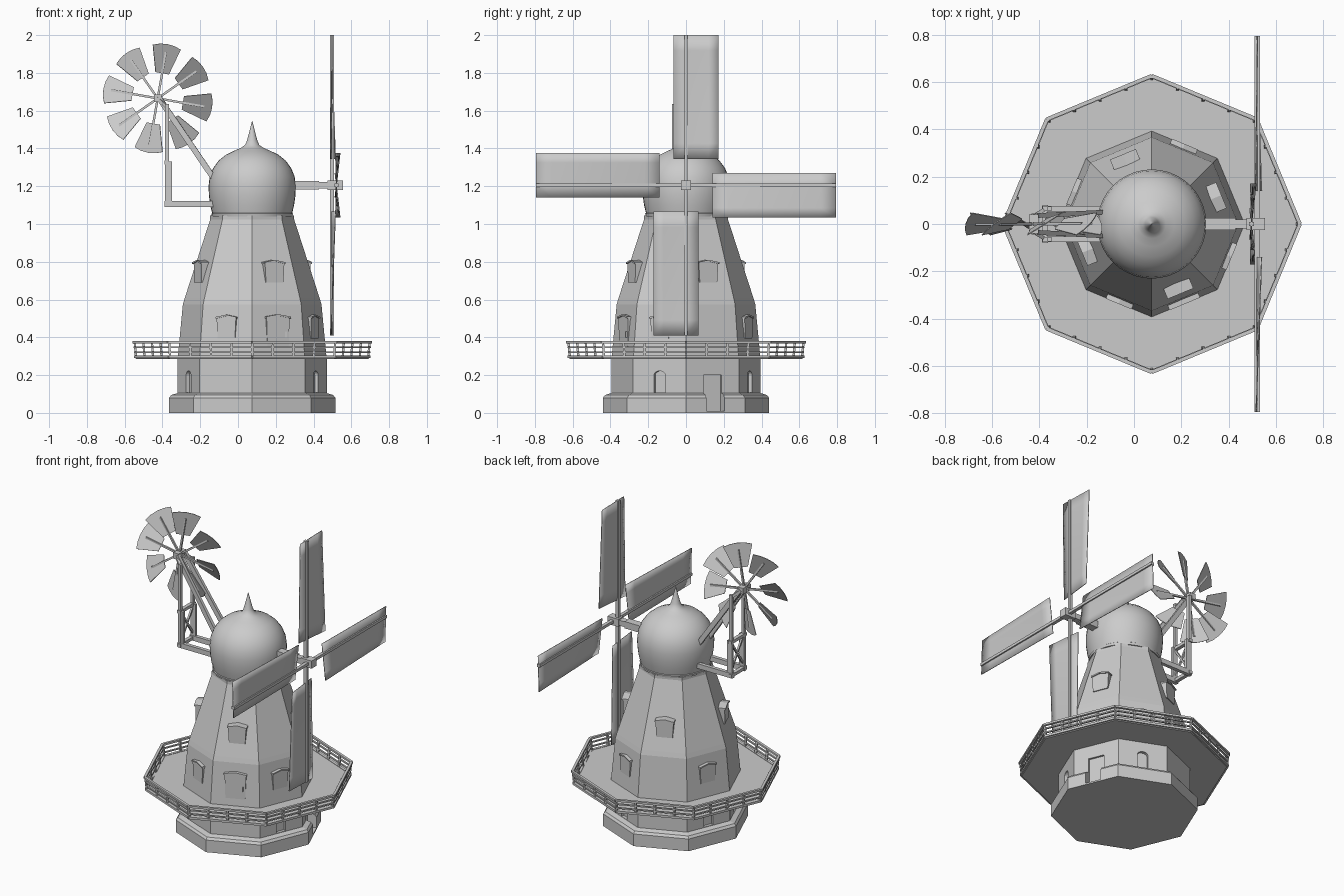
import bpy, bmesh
from math import sin, cos, pi, radians
from mathutils import Vector, Matrix

if "Cube" in bpy.data.objects:
    bpy.data.objects.remove(bpy.data.objects["Cube"])

CX = 0.075  # tower axis


def finish(name, bm, mat=None, smooth=False):
    if mat:
        bm.transform(mat)
    bmesh.ops.recalc_face_normals(bm, faces=bm.faces)
    me = bpy.data.meshes.new(name)
    bm.to_mesh(me)
    bm.free()
    ob = bpy.data.objects.new(name, me)
    bpy.context.collection.objects.link(ob)
    if smooth:
        bpy.context.view_layer.objects.active = ob
        ob.select_set(True)
        bpy.ops.object.shade_smooth_by_angle(angle=radians(35))
        ob.select_set(False)
    return ob


def lathe(name, prof, n=8, smooth=False):
    bm = bmesh.new()
    rings = [[bm.verts.new((CX + r * cos(2 * pi * k / n), r * sin(2 * pi * k / n), z))
              for k in range(n)] for r, z in prof]
    for a, b in zip(rings, rings[1:]):
        for k in range(n):
            j = (k + 1) % n
            bm.faces.new((a[k], a[j], b[j], b[k]))
    bm.faces.new(rings[0])
    bm.faces.new(rings[-1])
    return finish(name, bm, smooth=smooth)


def add_prism(bm, pts, x0, x1, mat):
    """Outline in local (y, z), extruded along local x."""
    a = [bm.verts.new(mat @ Vector((x0, y, z))) for y, z in pts]
    b = [bm.verts.new(mat @ Vector((x1, y, z))) for y, z in pts]
    n = len(pts)
    for k in range(n):
        j = (k + 1) % n
        bm.faces.new((a[k], a[j], b[j], b[k]))
    bm.faces.new(a)
    bm.faces.new(b)


def add_beam(bm, p, q, w, h=None, up=(0, 0, 1)):
    p, q = Vector(p), Vector(q)
    d = (q - p).normalized()
    u = Vector(up)
    if abs(d.dot(u)) > 0.99:
        u = Vector((0, 1, 0))
    s = d.cross(u).normalized()
    t = s.cross(d)
    h = h or w
    rows = [[bm.verts.new(c + s * i * w / 2 + t * j * h / 2)
             for i, j in ((-1, -1), (1, -1), (1, 1), (-1, 1))] for c in (p, q)]
    for k in range(4):
        j = (k + 1) % 4
        bm.faces.new((rows[0][k], rows[0][j], rows[1][j], rows[1][k]))
    bm.faces.new(rows[0])
    bm.faces.new(rows[1])


def wall(deg):
    return Matrix.Translation((CX, 0, 0)) @ Matrix.Rotation(radians(deg), 4, 'Z')


def arch(w, z0, z1):
    r = w / 2
    return [(-r, z0), (r, z0)] + [(r * cos(pi * k / 8), z1 - r * .7 + r * .7 * sin(pi * k / 8))
                                  for k in range(9)]


# Tower: base with plinth, upper body
base = lathe("tower_base", [(.44, 0), (.44, .08), (.428, .095), (.395, .105), (.395, .29)])
lathe("tower_body", [(.395, .28), (.367, .575), (.358, .605), (.222, 1.025), (.222, 1.045)])

# Recesses for arched windows and the entrance
bm = bmesh.new()
for deg in (-22.5, 67.5, -157.5, 157.5):
    add_prism(bm, arch(.066, .108, .222), .345, .5, wall(deg))
add_prism(bm, [(-.052, .01), (.052, .01), (.052, .2), (-.052, .2)], .352, .5, wall(22.5))
cutter = finish("recess_cutter", bm)
cutter.hide_render = True
mod = base.modifiers.new("recess", 'BOOLEAN')
mod.object = cutter
mod.solver = 'EXACT'
bpy.context.view_layer.objects.active = base
bpy.ops.object.modifier_apply(modifier=mod.name)
bpy.data.objects.remove(cutter)


# Dormer windows and gallery door, each with a shallow peaked hood
def opening(name, deg, w, z0, z1, x0, x1):
    bm = bmesh.new()
    m = wall(deg)
    b, t, e = w * .42, w * .47, z1 - .016
    add_prism(bm, [(-b, z0), (b, z0), (t, e), (0, z1 - .005), (-t, e)], x0, x1, m)
    t = w / 2
    add_prism(bm, [(-t, e - .005), (0, z1 - .008), (t, e - .005), (t, e + .004), (0, z1), (-t, e + .004)],
              x0, x1 + .007, m)
    finish(name, bm)


for i in range(4):
    opening("upper_window", -67.5 + 90 * i, .118, .69, .81, .24, .312)
    opening("middle_window", -22.5 + 90 * i, .118, .395, .52, .31, .359)
opening("gallery_door", -67.5, .14, .29, .522, .31, .359)
bm = bmesh.new()
add_beam(bm, wall(-67.5) @ Vector((.361, .045, .40)), wall(-67.5) @ Vector((.361, .045, .43)), .006)
finish("door_handle", bm)

# Gallery deck and outward-leaning railing
lathe("gallery_deck", [(.615, .285), (.625, .302)])
bm = bmesh.new()


def corner(k, r, z):
    return Vector((CX + r * cos(k * pi / 4), r * sin(k * pi / 4), z))


for k in range(8):
    for r, z, w in ((.618, .297, .018), (.621, .322, .010), (.624, .348, .010), (.627, .374, .016)):
        add_beam(bm, corner(k, r, z), corner(k + 1, r, z), w, w * .8)
    for j in range(4):
        f = j / 4
        add_beam(bm, corner(k, .614, .29).lerp(corner(k + 1, .614, .29), f),
                 corner(k, .622, .376).lerp(corner(k + 1, .622, .376), f), .012)
finish("gallery_railing", bm)

# Onion cap with finial
lathe("cap", [(.213, 1.04), (.216, 1.055), (.212, 1.058), (.222, 1.10), (.229, 1.15), (.231, 1.2),
              (.225, 1.25), (.207, 1.295), (.178, 1.335), (.14, 1.366), (.095, 1.388), (.06, 1.403),
              (.038, 1.418), (.028, 1.44), (.016, 1.485), (.001, 1.545)], 40, True)

# Windshaft and hub
HZ = 1.205
bm = bmesh.new()
add_beam(bm, (.28, 0, HZ), (.43, 0, HZ), .05, .045)
add_beam(bm, (.42, 0, HZ), (.49, 0, HZ), .04, .035)
add_beam(bm, (.475, 0, HZ), (.555, 0, HZ), .052, .05)
finish("windshaft", bm)

# Four sails: stock plus twisted, slightly curved panel, turned around the shaft
for i in range(4):
    x = .497 if i % 2 == 0 else .521
    m = Matrix.Translation((x, 0, HZ)) @ Matrix.Rotation(-i * pi / 2, 4, 'X')
    bm = bmesh.new()
    add_beam(bm, (0, 0, 0), (0, 0, .795), .022, .018)
    finish("sail_stock", bm, m)
    bm = bmesh.new()
    grid = []
    for j in range(9):
        f = j / 8
        pitch = radians(8 - 10 * f)
        grid.append([bm.verts.new((sin(pitch) * y * .8, y, .14 + .655 * f))
                     for y in (-.065, 0, .06, .12, .171)])
    for a, b in zip(grid, grid[1:]):
        for k in range(4):
            bm.faces.new((a[k], a[k + 1], b[k + 1], b[k]))
    sail = finish("sail_panel", bm, m, True)
    s = sail.modifiers.new("thickness", 'SOLIDIFY')
    s.thickness = .005
    s.offset = 0

# Fantail wheel: eight pitched blades on spokes
FX, FZ = -.425, 1.665
blades, spokes = bmesh.new(), bmesh.new()
for i in range(8):
    m = (Matrix.Translation((FX, 0, FZ)) @ Matrix.Rotation(radians(10 - 45 * i), 4, 'Y')
         @ Matrix.Rotation(radians(32), 4, 'Z'))
    add_prism(blades, [(-.042, .135), (.042, .135), (.088, .275), (.045, .288), (0, .292),
                       (-.045, .288), (-.088, .275)], -.002, .002,
              m @ Matrix.Rotation(pi / 2, 4, 'Z'))
    add_beam(spokes, m @ Vector((0, 0, .01)), m @ Vector((0, 0, .25)), .012)
add_beam(spokes, (FX, -.04, FZ), (FX, .04, FZ), .04)
finish("fantail_blades", blades)
finish("fantail_spokes", spokes)

# Fantail support frame
bm = bmesh.new()
for s in (-1, 1):
    y = s * .064
    add_beam(bm, (-.39, y, 1.105), (-.10, y, 1.105), .024, .032)
    add_beam(bm, (-.376, y, 1.09), (-.376, y, 1.635), .02)
    add_beam(bm, (-.358, y, 1.11), (-.358, y, 1.33), .018)
    add_beam(bm, (-.10, y * .8, 1.20), (-.42, y * .55, 1.67), .02, .03)
    add_beam(bm, (-.372, -y, 1.13), (-.372, y, 1.32), .012)
    add_beam(bm, (-.376, y, 1.62), (FX, y * .5, FZ), .016)
for z in (1.105, 1.325):
    add_beam(bm, (-.376, -.08, z), (-.376, .08, z), .024, .02)
finish("fantail_frame", bm)
